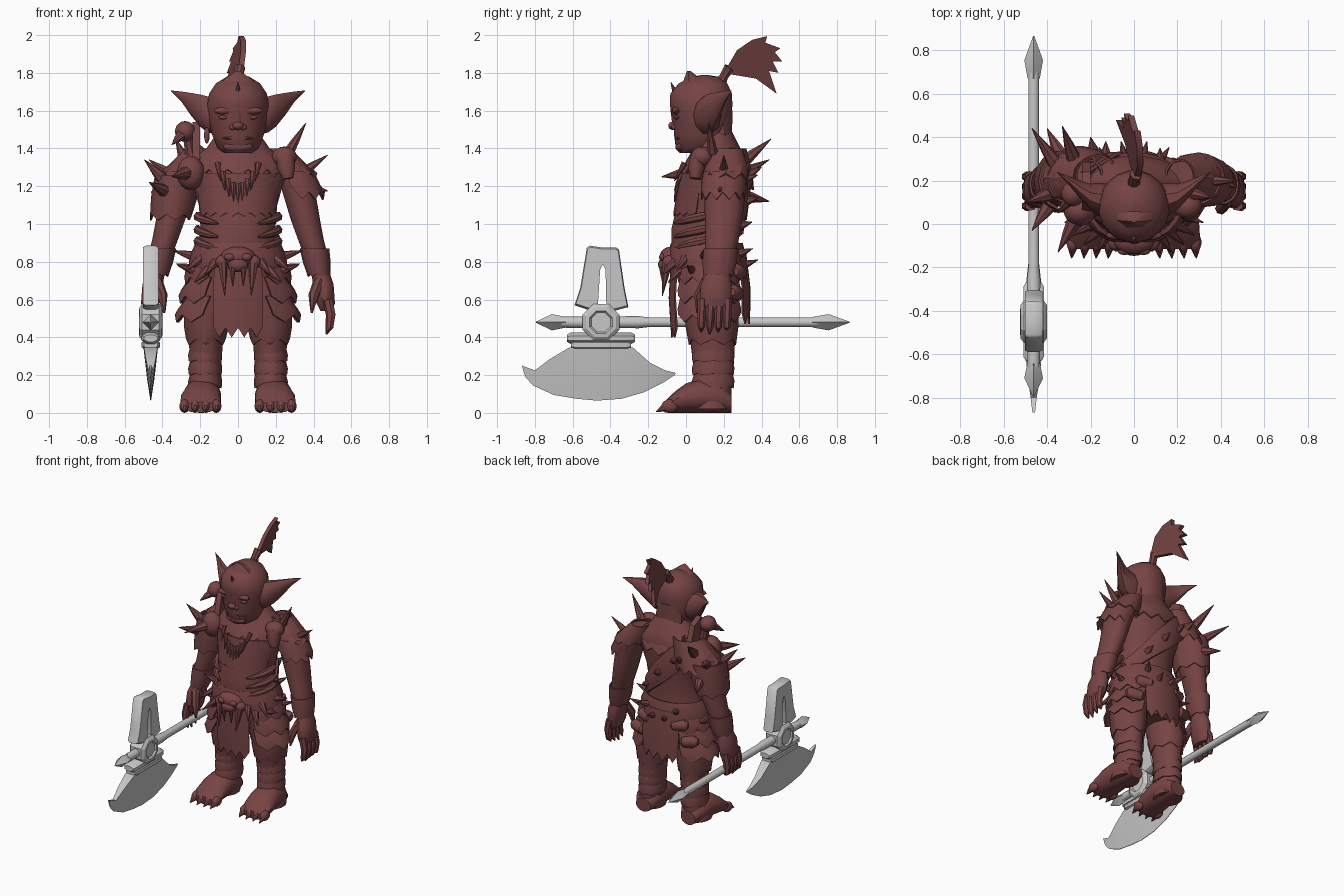
import bpy, bmesh, math
from mathutils import Vector, Matrix

def material(name, col):
    m = bpy.data.materials.new(name)
    m.diffuse_color = (*col, 1)
    return m

HIDE = material("dark_red_brown", (0.185, 0.058, 0.058))
STEEL = material("light_grey", (0.57, 0.57, 0.57))

def finish(name, bm, mat=HIDE, both=False, angle=40):
    """Turn a bmesh into an object, or into a mirrored pair."""
    for side in ((1, -1) if both else (1,)):
        if side < 0:
            bmesh.ops.scale(bm, vec=(-1, 1, 1), verts=bm.verts)
        bmesh.ops.recalc_face_normals(bm, faces=bm.faces)
        me = bpy.data.meshes.new(name)
        bm.to_mesh(me)
        me.materials.append(mat)
        me.shade_smooth()
        me.set_sharp_from_angle(angle=math.radians(angle))
        label = ("left_" if side > 0 else "right_") + name if both else name
        bpy.context.collection.objects.link(bpy.data.objects.new(label, me))
    bm.free()

def bridge(rings, name, **kw):
    """Skin a list of equal point rings and cap both ends."""
    bm = bmesh.new()
    vs = [[bm.verts.new(p) for p in r] for r in rings]
    n = len(vs[0])
    for a, b in zip(vs, vs[1:]):
        for i in range(n):
            bm.faces.new((a[i], a[(i + 1) % n], b[(i + 1) % n], b[i]))
    bm.faces.new(vs[0])
    bm.faces.new(vs[-1])
    finish(name, bm, **kw)

def loft(name, pts, axis=None, ref=(1, 0, 0), n=12, **kw):
    """Elliptic rings (x, y, z, a, b); a lies along ref, b across it."""
    c = [Vector(p[:3]) for p in pts]
    rings = []
    for i, p in enumerate(pts):
        d = Vector(axis) if axis else c[min(i + 1, len(c) - 1)] - c[max(i - 1, 0)]
        d.normalize()
        r = Vector(ref)
        if abs(d.dot(r)) > 0.95:
            r = Vector((0, 1, 0))
        u = (r - d * r.dot(d)).normalized()
        v = d.cross(u)
        rings.append([c[i] + u * p[3] * math.cos(2 * math.pi * k / n + math.pi / n)
                      + v * p[4] * math.sin(2 * math.pi * k / n + math.pi / n) for k in range(n)])
    bridge(rings, name, **kw)

def spike(name, a, b, r=0.03, **kw):
    m = Vector(a).lerp(Vector(b), 0.45)
    loft(name, [(*a, r, r), (*m, r * .65, r * .65), (*b, .002, .002)], n=7, **kw)

def ball(name, c, r, **kw):
    bm = bmesh.new()
    bmesh.ops.create_uvsphere(bm, u_segments=14, v_segments=9, radius=1,
                              matrix=Matrix.Translation(c) @ Matrix.Diagonal((*r, 1)))
    finish(name, bm, **kw)

def wrap(name, top, bot, a0, a1, teeth=6, jag=0.04, bulge=1.06, **kw):
    """Curved hide sheet with a ragged hem; top and bot are (x, y, z, rx, ry)."""
    bm = bmesh.new()
    rows = []
    mid = [(p + q) / 2 for p, q in zip(top, bot)]
    mid[3] *= bulge
    mid[4] *= bulge
    for k, (x, y, z, rx, ry) in enumerate((top, mid, bot)):
        row = []
        for i in range(teeth * 2 + 1):
            t = math.radians(a0 + (a1 - a0) * i / teeth / 2)
            lift = jag if k == 2 and i % 2 == 0 else 0
            row.append(bm.verts.new((x + rx * math.cos(t), y + ry * math.sin(t), z + lift)))
        rows.append(row)
    for a, b in zip(rows, rows[1:]):
        for i in range(teeth * 2):
            bm.faces.new((a[i], a[i + 1], b[i + 1], b[i]))
    bmesh.ops.recalc_face_normals(bm, faces=bm.faces)
    bmesh.ops.solidify(bm, geom=bm.faces[:], thickness=0.01)
    finish(name, bm, **kw)

def plate(name, outline, x, half, lean=lambda y, z: 0, bevel=1.0, **kw):
    """Flat outline in (y, z), thickened along x, with optional chamfered faces."""
    cy = sum(p[0] for p in outline) / len(outline)
    cz = sum(p[1] for p in outline) / len(outline)
    rings = [[(x + s * half + lean(y, z), cy + (y - cy) * f, cz + (z - cz) * f) for y, z in outline]
             for s, f in ((-1, bevel), (-.6, 1), (.6, 1), (1, bevel))]
    bridge(rings, name, **kw)

UP, Y = (0, 0, 1), (0, -1, 0)

# Torso, hips and neck
loft("torso", [(0, .13, .55, .19, .13), (0, .12, .72, .24, .17), (0, .10, .86, .22, .18), (0, .10, .97, .20, .18),
               (0, .12, 1.1, .21, .17), (0, .14, 1.24, .25, .17), (0, .165, 1.34, .26, .15),
               (0, .17, 1.40, .17, .12), (0, .15, 1.5, .10, .09)], axis=UP, n=20)
# Head
loft("head", [(0, .05, 1.375, .07, .085), (0, .07, 1.40, .11, .125), (0, .08, 1.47, .138, .145),
              (0, .085, 1.55, .158, .155), (0, .08, 1.63, .165, .168), (0, .08, 1.69, .155, .165),
              (0, .09, 1.745, .118, .13), (0, .10, 1.78, .06, .07), (0, .10, 1.79, .01, .01)], axis=UP, n=20)
loft("brow_crest", [(0, .06, 1.72, .115, .10), (0, .035, 1.765, .08, .05), (0, .015, 1.81, .012, .01)], axis=UP, n=8)
loft("nape", [(0, .18, 1.36, .11, .06), (0, .19, 1.48, .11, .055), (0, .17, 1.6, .1, .08)], axis=UP)
ball("nose", (0, -.07, 1.52), (.03, .024, .022))
ball("nostril", (.027, -.06, 1.512), (.02, .018, .016), both=True)
loft("nose_bridge", [(0, -.06, 1.53, .022, .014), (0, -.072, 1.61, .018, .012)], n=8)
ball("brow", (.07, -.052, 1.60), (.06, .022, .02), both=True)
ball("eye", (.07, -.047, 1.565), (.036, .015, .012), both=True)
ball("lip", (0, -.04, 1.455), (.085, .022, .011))
ball("chin", (0, -.025, 1.41), (.08, .032, .03))
spike("brow_point", (0, -.05, 1.68), (0, -.08, 1.75), .018)

# Ears
loft("ear", [(.12, .11, 1.57, .10, .075), (.16, .115, 1.58, .10, .075), (.20, .125, 1.60, .09, .06),
             (.25, .16, 1.635, .062, .04), (.30, .20, 1.675, .028, .02), (.355, .24, 1.705, .002, .002)],
     axis=(1, 0, 0), ref=UP, n=10, both=True)
ball("ear_ring", (-.165, .08, 1.47), (.015, .02, .045))

# Topknot and plume
loft("topknot", [(0, .18, 1.74, .035, .035), (0, .2, 1.78, .025, .025), (.01, .23, 1.83, .03, .03)], n=8)
plate("plume", [(.20, 1.80), (.27, 1.92), (.35, 1.975), (.43, 1.995), (.42, 1.96), (.50, 1.93), (.47, 1.91),
                (.51, 1.86), (.46, 1.86), (.49, 1.80), (.44, 1.81), (.48, 1.69), (.37, 1.77), (.25, 1.79)],
      -.004, .014, lambda y, z: (z - 1.85) * .25 - (y - .35) * .2)

# Arms, bracers and hands
loft("arm", [(.22, .21, 1.37, .08, .08), (.28, .21, 1.30, .10, .11), (.32, .205, 1.18, .09, .11),
             (.355, .2, 1.03, .08, .10), (.385, .19, .92, .07, .09), (.41, .18, .84, .065, .08),
             (.435, .17, .75, .045, .06)], axis=UP, n=14, both=True)
wrap("bracer", (.405, .185, .87, .078, .095), (.43, .17, .72, .06, .08), 0, 360, 7, .015, both=True)
loft("palm", [(.435, .17, .76, .045, .06), (.45, .16, .68, .058, .085), (.465, .155, .58, .05, .085),
              (.465, .155, .54, .03, .07)], axis=UP, both=True)
for k in range(4):
    y = .085 + k * .045
    loft("finger", [(.475, y, .60, .028, .024), (.492, y - .002, .52, .027, .024),
                    (.485, y - .004, .455, .022, .019), (.468, y - .005, .415 + .012 * abs(k - 1), .004, .004)],
         n=7, both=True)
loft("thumb", [(.43, .11, .70, .03, .03), (.40, .07, .62, .028, .028), (.39, .06, .53, .006, .006)], n=7, both=True)

# Legs, leg wraps and clawed feet
loft("leg", [(.13, .13, .72, .125, .15), (.16, .13, .52, .115, .14), (.17, .14, .40, .095, .12),
             (.17, .145, .28, .085, .11), (.175, .145, .18, .08, .10), (.185, .13, .1, .09, .11),
             (.19, .13, .02, .095, .105)], axis=UP, n=14, both=True)
wrap("trouser_hem", (.165, .135, .56, .12, .14), (.17, .14, .36, .105, .125), 0, 360, 6, .03, both=True)
for k in range(3):
    z = .345 - k * .07
    wrap("leg_wrap", (.172, .145, z, .082, .106), (.175, .143, z - .075, .088, .112), 0, 360, 7, .008, both=True)
loft("foot", [(.185, .24, .05, .06, .05), (.185, .19, .08, .09, .08), (.19, .08, .092, .10, .092),
              (.195, 0, .078, .108, .078), (.198, -.05, .06, .108, .06), (.2, -.09, .042, .105, .042),
              (.2, -.115, .03, .09, .028)], axis=Y, n=14, both=True)
for k in range(4):
    x = .115 + k * .056
    ball("toe", (x, -.085, .036), (.028, .045, .036), both=True)
    spike("toe_claw", (x, -.105, .032), (x + .004, -.158, .006), .024, both=True)

# Hip plates, loincloths and belt
for z0, z1, r0, r1 in ((.82, .68, .24, .285), (.72, .58, .255, .315), (.62, .48, .265, .335)):
    wrap("hip_plate", (0, .12, z0, r0, .18), (0, .12, z1, r1, .195), -56, 60, 4, .04, both=True)
wrap("front_loincloth", (0, .12, .82, .24, .20), (0, .11, .40, .25, .19), -121, -59, 4, .05)
wrap("back_loincloth", (0, .13, .84, .24, .19), (0, .13, .47, .25, .21), 55, 125, 4, .06)
wrap("belt", (0, .11, .90, .225, .19), (0, .11, .76, .26, .205), 0, 360, 12, .015)
for a, z in ((-60, .80), (-48, .76), (-36, .82), (-22, .75), (-4, .83), (18, .76), (62, .84), (80, .78)):
    c, s = math.cos(math.radians(a)), math.sin(math.radians(a))
    spike("belt_spike", (.24 * c, .11 + .19 * s, z), (.345 * c, .11 + .275 * s, z + .03 - .1 * (s < -.5)), .026, both=True)
# Rolled pouches on the back of the belt
for x, z in ((.14, .74), (.21, .63)):
    loft("back_pouch", [(x - .06, .325 - x * .25, z, .02, .02), (x - .04, .325 - x * .25, z, .04, .035),
                        (x + .04, .30 - x * .25, z + .01, .04, .035), (x + .06, .295 - x * .25, z + .01, .02, .02)],
         ref=UP, n=10, both=True)

# Belt skull with fangs
ball("skull_buckle", (0, -.08, .825), (.095, .06, .055))
ball("skull_snout", (0, -.11, .785), (.055, .038, .04))
ball("skull_socket", (.045, -.125, .825), (.03, .018, .02), both=True)
ball("skull_cheek", (.085, -.085, .80), (.035, .04, .035), both=True)
spike("skull_fang", (.03, -.125, .77), (.028, -.12, .67), .018, both=True)
spike("skull_tusk", (.082, -.10, .79), (.07, -.125, .62), .026, both=True)

# Belly ribs, fur collar and claw necklace
for k, z in enumerate((1.05, .98, .92)):
    pts = []
    for i, r in enumerate((.016, .024, .022, .018, .006)):
        t = math.radians(8 - 17 * i)
        pts.append((.215 * math.cos(t), .105 + .19 * math.sin(t), z - .012 * i, r, r))
    loft("rib", pts, ref=UP, n=7, both=True)
wrap("fur_collar", (0, .16, 1.42, .12, .11), (0, .15, 1.25, .25, .18), 0, 360, 14, .04)
wrap("chest_hide", (0, .14, 1.27, .24, .175), (0, .115, 1.04, .212, .182), -160, -20, 8, .02, 1.0)
# Claws hang in a U from the neck
for k in range(-4, 5):
    top = 1.21 + .007 * k * k
    spike("necklace_claw", (k * .027, -.04 + .002 * k * k, top), (k * .023, -.062, top - .095), .017)

# Shoulder armour on both sides
wrap("shoulder_cap", (.21, .22, 1.40, .07, .08), (.30, .21, 1.24, .12, .12), 0, 360, 8, .03, 1.08, both=True)
wrap("shoulder_flap", (.29, .205, 1.28, .11, .115), (.345, .195, 1.13, .115, .115), -110, 110, 6, .04, both=True)
ball("left_shoulder_skull", (.245, .085, 1.355), (.068, .06, .055))
loft("left_skull_jaw", [(.25, .07, 1.36, .05, .045), (.255, .055, 1.30, .05, .045), (.265, .05, 1.24, .03, .03)], n=10)
for a, b in (((.27, .14, 1.38), (.36, .12, 1.535)), ((.34, .2, 1.27), (.475, .2, 1.365)),
             ((.39, .2, 1.19), (.475, .17, 1.175))):
    spike("left_shoulder_spike", a, b)

# Heavier armour on the axe arm
wrap("upper_arm_plate", (-.32, .2, 1.26, .12, .14), (-.355, .19, 1.02, .112, .135), 0, 360, 7, .03, 1.06)
wrap("back_scale", (-.17, .22, 1.40, .10, .10), (-.25, .2, 1.18, .16, .16), 40, 190, 5, .04)
ball("shoulder_boss", (-.25, .06, 1.27), (.075, .07, .09))
plate("shoulder_guard", [(.06, 1.34), (.09, 1.47), (.16, 1.54), (.24, 1.50), (.29, 1.36)], -.22, .02)
ball("trophy_skull", (-.28, .14, 1.49), (.055, .06, .055))
spike("trophy_beak", (-.30, .11, 1.47), (-.35, .05, 1.42), .03)
loft("trophy_post", [(-.25, .16, 1.36, .03, .03), (-.27, .15, 1.48, .025, .025)], n=8)
for a, b in (((-.35, .26, 1.25), (-.47, .44, 1.34)), ((-.27, .28, 1.31), (-.33, .45, 1.45)),
             ((-.18, .30, 1.25), (-.2, .40, 1.30)), ((-.38, .14, 1.22), (-.495, .1, 1.34)),
             ((-.38, .1, 1.17), (-.47, -.03, 1.22)), ((-.27, .02, 1.27), (-.35, -.13, 1.25)),
             ((-.40, .18, 1.08), (-.465, .16, 1.05)), ((-.33, .3, 1.15), (-.40, .44, 1.12))):
    spike("right_shoulder_spike", a, b, .038)

# Studded strap across the back
loft("back_strap", [(-.24, .22, 1.36, .08, .02), (-.13, .305, 1.25, .09, .02), (0, .31, 1.12, .08, .02),
                    (.12, .275, .99, .06, .02), (.2, .16, .9, .05, .02)], ref=UP, n=8)
for x, y, z in ((-.13, .31, 1.24), (0, .315, 1.12), (.12, .28, .99)):
    spike("strap_stud", (x, y, z), (x, y + .07, z + .02), .028)

# Axe: shaft, four-sided points, hub, forked poll and collars
AX = -.462
loft("axe_shaft", [(AX, y, .48, r, r) for y, r in
                   ((.70, .026), (.2, .026), (-.2, .026), (-.25, .032), (-.62, .03), (-.66, .028))],
     axis=Y, n=10, mat=STEEL)
for y0, y1, y2 in ((.67, .755, .865), (-.635, -.71, -.795)):
    loft("shaft_point", [(AX, y0, .48, .028, .028), (AX, y1, .48, .043, .043), (AX, y2, .48, .003, .003)],
         axis=Y, ref=(1, 0, 1), n=4, mat=STEEL)
loft("axe_hub", [(AX + x, -.45, .48, r, r) for x, r in
                 ((-.05, .055), (-.062, .065), (-.06, .085), (-.045, .105), (.045, .105), (.06, .085),
                  (.062, .065), (.05, .055))], axis=(1, 0, 0), ref=UP, n=8, mat=STEEL, angle=25)
plate("axe_fork", [(-.59, .57), (-.56, .66), (-.525, .875), (-.51, .885), (-.44, .875), (-.37, .875), (-.355, .865),
                   (-.325, .66), (-.305, .56), (-.42, .53), (-.425, .76), (-.44, .79), (-.455, .76), (-.47, .53)],
      AX, .04, bevel=.95, mat=STEEL, angle=50)
for z, y0, y1 in ((.395, -.63, -.27), (.36, -.61, -.29)):
    loft("axe_collar", [(AX, y, z, a, b) for y, a, b in
                        ((y0, .04, .02), (y0 + .02, .052, .033), (y1 - .02, .052, .033), (y1, .04, .02))],
         axis=Y, n=8, mat=STEEL)

# Axe blade: thick at the collar, thin at the cutting edge
blade = ((-.868, .25, -.85, .19, .006), (-.80, .225, -.81, .145, .014), (-.72, .285, -.70, .095, .026),
         (-.62, .345, -.58, .075, .036), (-.45, .36, -.47, .065, .04), (-.28, .345, -.34, .075, .036),
         (-.19, .265, -.22, .11, .026), (-.11, .225, -.12, .16, .014), (-.055, .212, -.06, .2, .005))
rings = []
for y0, z0, y1, z1, t in blade:
    ym, zm, tm = (y0 + y1) / 2, z0 * .4 + z1 * .6, t * .5
    rings.append([(AX + t, y0, z0), (AX + tm, ym, zm), (AX + .002, y1, z1),
                  (AX - .002, y1, z1), (AX - tm, ym, zm), (AX - t, y0, z0)])
bridge(rings, "axe_blade", mat=STEEL)
